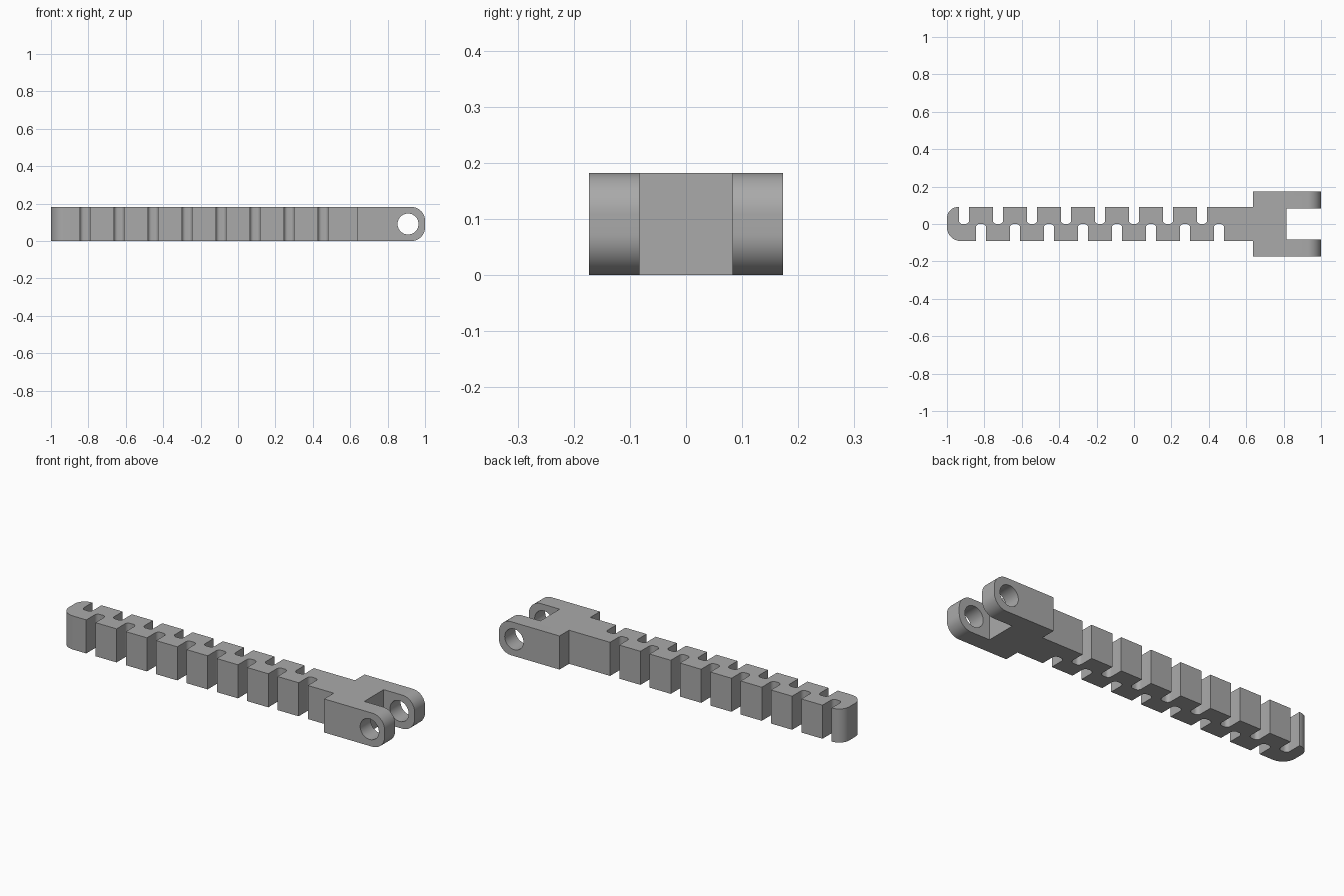
import bpy, bmesh, math
from mathutils import Vector, Matrix

if "Cube" in bpy.data.objects:
    bpy.data.objects.remove(bpy.data.objects["Cube"])

PITCH = 2 / 11          # spacing of the notches
HALF = PITCH / 2        # half thickness of the bar
SLOT = 0.0275           # half width of a notch
ROUND = 0.073           # corner radius of both ends
FORK_X, GAP_X = 0.637, 0.815
FORK_Y, GAP_Y = 0.173, 0.083

grey = bpy.data.materials.new("plain grey")
grey.use_nodes = True
colour = (0.4, 0.4, 0.4, 1)
grey.diffuse_color = colour
grey.node_tree.nodes["Principled BSDF"].inputs["Base Color"].default_value = colour


def fillet(corners, steps=8):
    """Turn (x, y, radius) right-angle corners into a rounded outline."""
    outline = []
    for i, (x, y, r) in enumerate(corners):
        p = Vector((x, y))
        if r == 0:
            outline.append(p)
            continue
        a = (Vector(corners[i - 1][:2]) - p).normalized() * r
        b = (Vector(corners[(i + 1) % len(corners)][:2]) - p).normalized() * r
        for k in range(steps + 1):
            t = k / steps * math.pi / 2
            outline.append(p + a * (1 - math.sin(t)) + b * (1 - math.cos(t)))
    return outline


def prism(name, outline, low, high, matrix=Matrix()):
    bm = bmesh.new()
    face = bm.faces.new([bm.verts.new((p.x, p.y, low)) for p in outline])
    top = bmesh.ops.extrude_face_region(bm, geom=[face])["geom"]
    bmesh.ops.translate(bm, vec=(0, 0, high - low),
                        verts=[v for v in top if isinstance(v, bmesh.types.BMVert)])
    bm.transform(matrix)
    bmesh.ops.recalc_face_normals(bm, faces=bm.faces)
    mesh = bpy.data.meshes.new(name)
    bm.to_mesh(mesh)
    bm.free()
    mesh.materials.append(grey)
    ob = bpy.data.objects.new(name, mesh)
    bpy.context.collection.objects.link(ob)
    return ob


def notches(first, side):
    """Corners of eight round-bottomed notches, from left to right."""
    pts = []
    for i in range(8):
        x = first + i * PITCH
        pts += [(x - SLOT, side * HALF, 0), (x - SLOT, 0, 0.02),
                (x + SLOT, 0, 0.02), (x + SLOT, side * HALF, 0)]
    return pts


# Plan outline: notched bar running into a two-pronged fork
front_edge = [(-1, -HALF, ROUND)] + notches(-1 + PITCH, -1)
fork_half = [(FORK_X, -HALF, 0), (FORK_X, -FORK_Y, 0), (1, -FORK_Y, 0),
             (1, -GAP_Y, 0), (GAP_X, -GAP_Y, 0)]
fork_back = [(x, -y, r) for x, y, r in reversed(fork_half)]
# the first back notch starts where the rounded tip ends
back_edge = list(reversed([(-1, HALF, ROUND * 0.82)] + notches(-1 + HALF, 1)))
body = prism("notched_bar_with_fork",
             fillet(front_edge + fork_half + fork_back + back_edge), -0.1, 0.3)

# Side profile rounds the prong ends, and a pin hole passes through both prongs
upright = Matrix.Rotation(math.pi / 2, 4, 'X')
side = prism("side_profile", fillet([(-1.2, 0, 0), (1, 0, ROUND), (1, PITCH, ROUND),
                                     (-1.2, PITCH, 0)], 14), -0.4, 0.4, upright)
ring = [Vector((1 - HALF + 0.056 * math.cos(k * math.pi / 24),
                HALF + 0.056 * math.sin(k * math.pi / 24))) for k in range(48)]
pin = prism("pin_hole", ring, -0.4, 0.4, upright)

bpy.context.view_layer.objects.active = body
body.select_set(True)
for cutter, operation in ((side, 'INTERSECT'), (pin, 'DIFFERENCE')):
    cutter.hide_render = True
    mod = body.modifiers.new(cutter.name, 'BOOLEAN')
    mod.operation, mod.object, mod.solver = operation, cutter, 'EXACT'
    bpy.ops.object.modifier_apply(modifier=mod.name)
    bpy.data.objects.remove(cutter)

bpy.ops.object.shade_smooth_by_angle(angle=math.radians(30))
